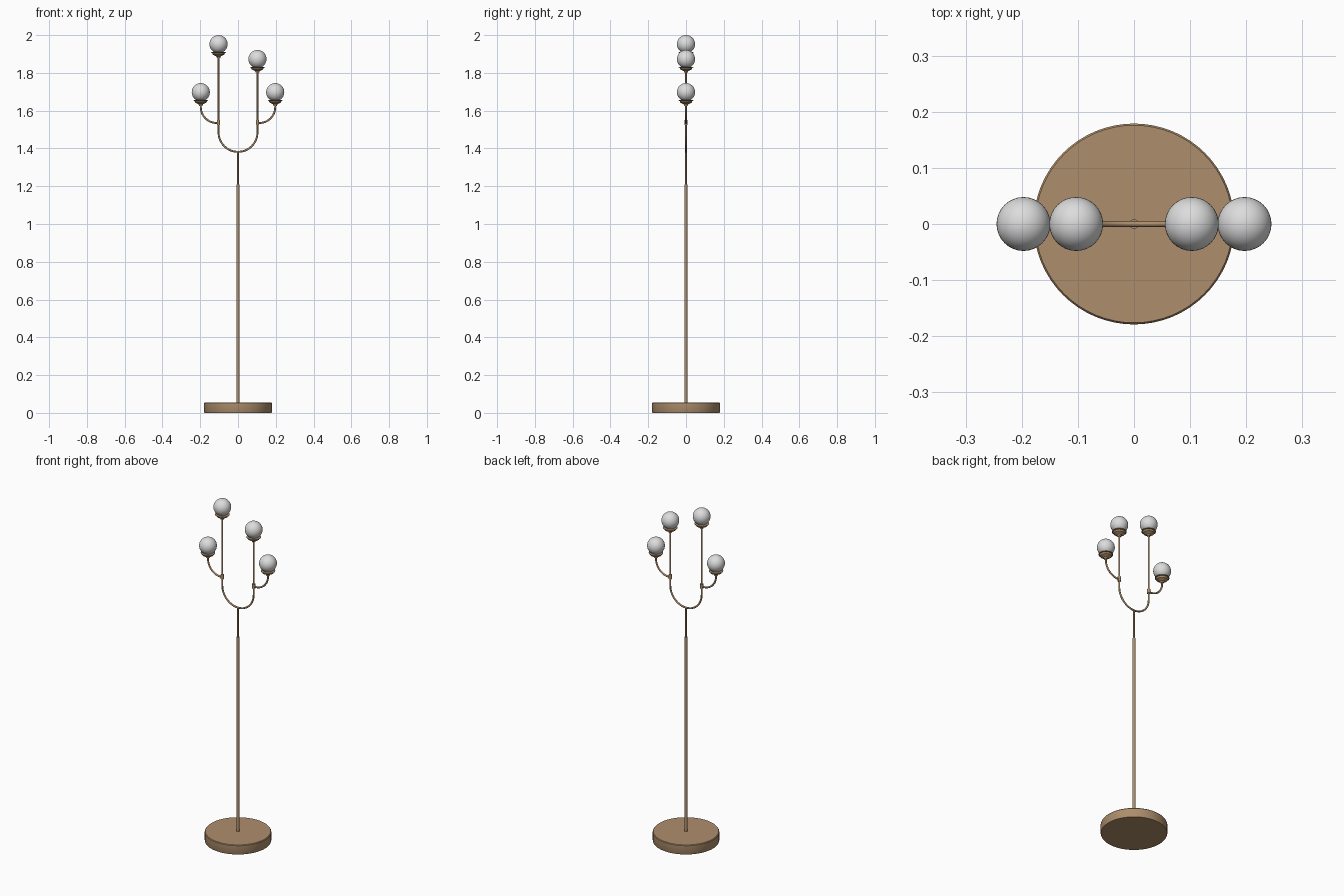
import bpy, bmesh, math
from mathutils import Vector

if "Cube" in bpy.data.objects:
    bpy.data.objects.remove(bpy.data.objects["Cube"])


def material(name, rgb):
    m = bpy.data.materials.new(name)
    m.diffuse_color = (*rgb, 1)
    m.use_nodes = True
    m.node_tree.nodes["Principled BSDF"].inputs["Base Color"].default_value = m.diffuse_color
    return m


BRASS = material("brushed brass", (0.42, 0.27, 0.15))
GLASS = material("opal glass", (0.72, 0.72, 0.72))


def finish(name, bm, mat, angle=35):
    bmesh.ops.recalc_face_normals(bm, faces=bm.faces)
    me = bpy.data.meshes.new(name)
    bm.to_mesh(me)
    bm.free()
    me.materials.append(mat)
    ob = bpy.data.objects.new(name, me)
    bpy.context.collection.objects.link(ob)
    bpy.ops.object.select_all(action='DESELECT')
    ob.select_set(True)
    bpy.context.view_layer.objects.active = ob
    bpy.ops.object.shade_smooth_by_angle(angle=math.radians(angle))
    return ob


def lathe(name, profile, x=0, z=0, mat=BRASS, sides=32):
    """Spin (radius, height) points around a vertical axis at x."""
    bm = bmesh.new()
    vs = [bm.verts.new((x + r, 0, z + h)) for r, h in profile]
    es = [bm.edges.new(p) for p in zip(vs, vs[1:])]
    bmesh.ops.spin(bm, geom=vs + es, cent=(x, 0, 0), axis=(0, 0, 1),
                   angle=math.tau, steps=sides)
    bmesh.ops.remove_doubles(bm, verts=bm.verts, dist=1e-5)
    return finish(name, bm, mat)


def tube(name, path, r=0.005, sides=12):
    """Sweep a circle along an (x, z) path lying in the front plane."""
    bm = bmesh.new()
    pts = [Vector((x, 0, z)) for x, z in path]
    rings = []
    for i, p in enumerate(pts):
        t = (pts[min(i + 1, len(pts) - 1)] - pts[max(i - 1, 0)]).normalized()
        n, b = t.cross(Vector((0, 1, 0))), Vector((0, 1, 0))
        rings.append([bm.verts.new(p + r * (n * math.cos(a) + b * math.sin(a)))
                      for a in (math.tau * k / sides for k in range(sides))])
    for a, b in zip(rings, rings[1:]):
        for k in range(sides):
            j = (k + 1) % sides
            bm.faces.new((a[k], a[j], b[j], b[k]))
    bm.faces.new(rings[0])
    bm.faces.new(rings[-1])
    return finish(name, bm, BRASS)


def arc(cx, cz, rx, rz, a0, a1, n):
    angles = (math.radians(a0 + (a1 - a0) * i / n) for i in range(n + 1))
    return [(cx + rx * math.cos(a), cz + rz * math.sin(a)) for a in angles]


# Weighted round base and two-stage pole
lathe("base", [(0, 0), (0.178, 0), (0.179, 0.002), (0.179, 0.052),
               (0.176, 0.056), (0, 0.056)], sides=64)
lathe("lower_pole", [(0, 0.05), (0.0085, 0.05), (0.0085, 1.208), (0, 1.208)], sides=20)
lathe("upper_pole", [(0, 1.2), (0.005, 1.2), (0.005, 1.382), (0, 1.382)], sides=16)

# U-shaped fork with one taller left stem
X, OUT, BEND = 0.103, 0.197, 1.485
LEFT_Z, RIGHT_Z, SIDE_Z = 1.952, 1.873, 1.698
tube("fork", [(-X, LEFT_Z - 0.06)] + arc(0, BEND, X, X, 180, 360, 32) + [(X, RIGHT_Z - 0.06)])

# Side arms and the collars they grow from
for side, s in (("left", -1), ("right", 1)):
    path = [(X, 1.535)] + arc(OUT - 0.084, 1.619, 0.084, 0.084, -90, 0, 16) + [(OUT, SIDE_Z - 0.06)]
    tube(side + "_side_arm", [(s * x, z) for x, z in path])
    lathe(side + "_collar", [(0, -0.013), (0.009, -0.013), (0.009, 0.013), (0, 0.013)],
          s * X, 1.538, sides=20)

# Globe shades, each sitting in a flared cup
globe = arc(0, 0, 0.048, 0.048, -90, 90, 20)
cup = [(0, -0.072), (0.009, -0.072), (0.012, -0.064), (0.03, -0.055), (0.034, -0.046),
       (0.039, -0.045), (0.039, -0.042), (0.02, -0.042), (0, -0.042)]
for name, x, z in (("left_tall", -X, LEFT_Z), ("right_tall", X, RIGHT_Z),
                   ("left_side", -OUT, SIDE_Z), ("right_side", OUT, SIDE_Z)):
    lathe(name + "_globe", globe, x, z, GLASS)
    lathe(name + "_cup", cup, x, z)
